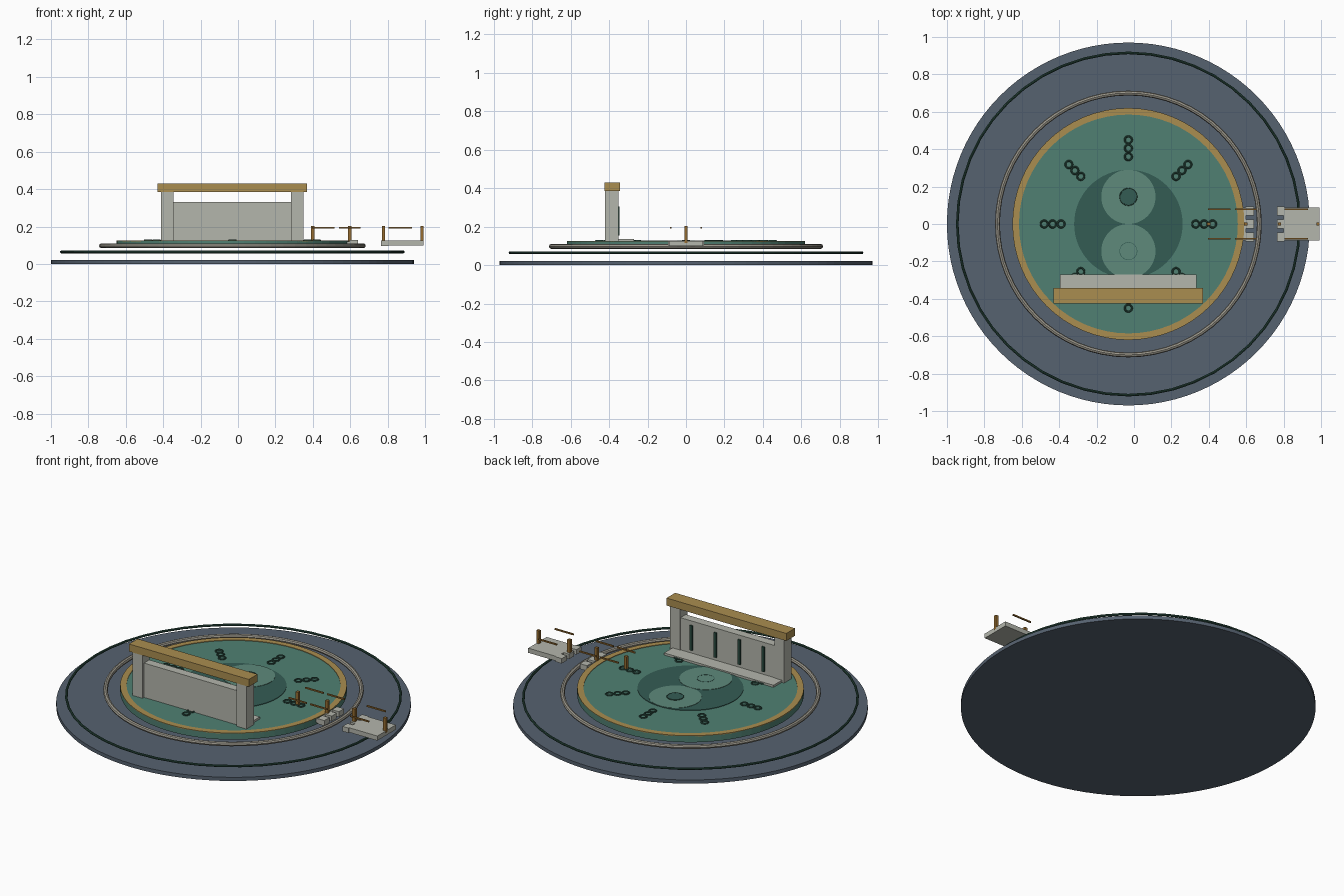
import bpy, bmesh, math

if "Cube" in bpy.data.objects:
    bpy.data.objects.remove(bpy.data.objects["Cube"])

CX = -0.03  # shared centre of all the round parts


def mat(name, rgb):
    m = bpy.data.materials.new(name)
    lin = [((c / 255 + 0.055) / 1.055) ** 2.4 for c in rgb]
    m.diffuse_color = (*lin, 1)
    m.use_nodes = True
    m.node_tree.nodes["Principled BSDF"].inputs["Base Color"].default_value = m.diffuse_color
    return m


SLATE = mat("slate", (86, 98, 112))
JADE = mat("jade green", (80, 128, 114))
LIGHT = mat("light jade", (94, 138, 123))
DARK = mat("dark jade", (52, 92, 84))
PINE = mat("pine green", (42, 76, 64))
GOLD = mat("gold", (170, 141, 80))
STONE = mat("pale stone", (180, 182, 172))
TAUPE = mat("taupe stone", (156, 152, 140))
WOOD = mat("brown wood", (150, 108, 48))


def finish(name, bm, material):
    bmesh.ops.recalc_face_normals(bm, faces=bm.faces)
    me = bpy.data.meshes.new(name)
    bm.to_mesh(me)
    bm.free()
    me.materials.append(material)
    ob = bpy.data.objects.new(name, me)
    bpy.context.collection.objects.link(ob)
    return ob


def box(name, x0, x1, y0, y1, z0, z1, material):
    bm = bmesh.new()
    bmesh.ops.create_cube(bm, size=1)
    for v in bm.verts:
        v.co = ((x0 + x1) / 2 + v.co.x * (x1 - x0),
                (y0 + y1) / 2 + v.co.y * (y1 - y0),
                (z0 + z1) / 2 + v.co.z * (z1 - z0))
    return finish(name, bm, material)


def lathe(name, profile, x, y, material, n=64):
    """Sweep a closed (radius, z) profile around a vertical axis."""
    bm = bmesh.new()
    rings = []
    for i in range(n):
        a = 2 * math.pi * i / n
        rings.append([bm.verts.new((x + r * math.cos(a), y + r * math.sin(a), z))
                      for r, z in profile])
    k = len(profile)
    for i in range(n):
        p, q = rings[i], rings[(i + 1) % n]
        for j in range(k):
            bm.faces.new((p[j], q[j], q[(j + 1) % k], p[(j + 1) % k]))
    return finish(name, bm, material)


def disc(name, r, z0, z1, x, y, material, n=64):
    bm = bmesh.new()
    bmesh.ops.create_cone(bm, cap_ends=True, segments=n, radius1=r, radius2=r, depth=z1 - z0)
    bmesh.ops.translate(bm, verts=bm.verts, vec=(x, y, (z0 + z1) / 2))
    return finish(name, bm, material)


def torus(name, major, minor, x, y, z, material, n=64, m=8):
    prof = [(major + minor * math.cos(2 * math.pi * j / m),
             z + minor * math.sin(2 * math.pi * j / m)) for j in range(m)]
    return lathe(name, prof, x, y, material, n)


# Ground disc and floating rings
disc("base_disc", 0.97, 0.0, 0.022, CX, 0, SLATE, 96)
torus("outer_ring", 0.915, 0.007, CX, 0, 0.064, PINE, 48)
torus("middle_ring", 0.70, 0.013, CX, 0, 0.097, TAUPE)

# Round platform with gold border
disc("platform", 0.62, 0.086, 0.123, CX, 0, JADE)
lathe("platform_border", [(0.585, 0.121), (0.62, 0.121), (0.62, 0.126), (0.585, 0.126)],
      CX, 0, GOLD)

# Central emblem: dark disc, two light circles, two eyes
disc("emblem_disc", 0.29, 0.121, 0.126, CX, 0, DARK)
for s in (1, -1):
    disc("emblem_circle", 0.145, 0.122, 0.128, CX, s * 0.145, LIGHT, 48)
disc("emblem_eye", 0.043, 0.123, 0.131, CX, 0.145, DARK, 32)
torus("eye_rim", 0.045, 0.003, CX, 0.145, 0.129, PINE, 32, 6)
lathe("pale_eye_rim", [(0.045, 0.126), (0.048, 0.126), (0.048, 0.129), (0.045, 0.129)],
      CX, -0.145, DARK, 32)

# Eight radial groups of three small rings
for i in range(8):
    a = i * math.pi / 4
    for r in (0.36, 0.405, 0.45):
        torus("marker_ring", 0.019, 0.005, CX + r * math.cos(a), r * math.sin(a),
              0.125, PINE, 20, 6)

# Screen wall: pillars, panel, beam, ledge and dark slats
for s in (1, -1):
    c = CX + s * 0.3475
    box("wall_pillar", c - 0.033, c + 0.033, -0.42, -0.35, 0.122, 0.386, STONE)
    for off in (0.08, 0.24):
        c = CX + s * off
        box("wall_slat", c - 0.008, c + 0.008, -0.356, -0.346, 0.155, 0.305, PINE)
box("wall_panel", CX - 0.32, CX + 0.32, -0.405, -0.354, 0.122, 0.33, STONE)
box("wall_beam", CX - 0.40, CX + 0.40, -0.425, -0.343, 0.385, 0.43, GOLD)
box("wall_ledge", CX - 0.365, CX + 0.365, -0.405, -0.27, 0.121, 0.136, STONE)

# Broken bridge: two slabs with ragged facing ends
box("inner_slab", 0.40, 0.60, -0.088, 0.088, 0.098, 0.121, STONE)
box("outer_slab", 0.80, 0.992, -0.088, 0.088, 0.098, 0.126, STONE)
for y in (-0.07, 0.0, 0.07):
    box("inner_tooth", 0.595, 0.642, y - 0.024, y + 0.024, 0.096, 0.128, STONE)
    box("outer_tooth", 0.764, 0.804, y - 0.024, y + 0.024, 0.096, 0.126, STONE)

# Bridge posts and broken rails
for x in (0.40, 0.597, 0.778, 0.984):
    box("bridge_post", x - 0.009, x + 0.009, -0.009, 0.009, 0.115, 0.203, WOOD)
for y in (-0.08, 0.08):
    for x0, x1 in ((0.395, 0.515), (0.54, 0.655), (0.805, 0.93)):
        box("bridge_rail", x0, x1, y - 0.004, y + 0.004, 0.19, 0.198, WOOD)
